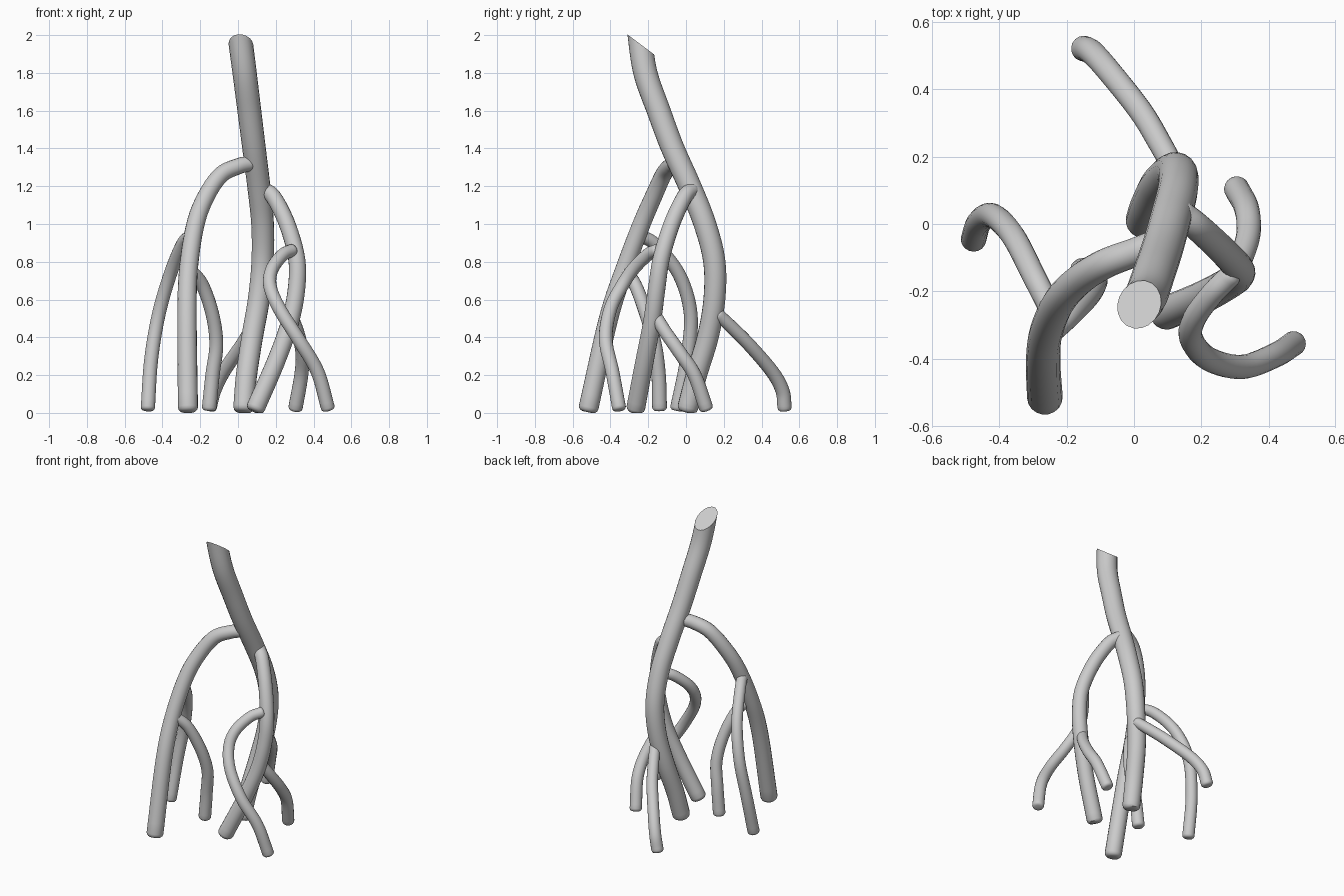
import bpy
import bmesh
import math
from mathutils import Vector

if "Cube" in bpy.data.objects:
    bpy.data.objects.remove(bpy.data.objects["Cube"], do_unlink=True)

SIDES = 18
STEPS = 7

bark = bpy.data.materials.new("light grey bark")
bark.use_nodes = True
grey = (0.6, 0.6, 0.6, 1)
bark.diffuse_color = grey
bark.node_tree.nodes["Principled BSDF"].inputs["Base Color"].default_value = grey


def smooth_path(points):
    """Catmull-Rom samples through the given points."""
    pts = [Vector(p) for p in points]
    pts = [pts[0] * 2 - pts[1]] + pts + [pts[-1] * 2 - pts[-2]]
    path = []
    for a, b, c, d in zip(pts, pts[1:], pts[2:], pts[3:]):
        for step in range(STEPS):
            t = step / STEPS
            path.append(0.5 * (2 * b + (c - a) * t
                               + (2 * a - 5 * b + 4 * c - d) * t * t
                               + (3 * b - a - 3 * c + d) * t ** 3))
    path.append(pts[-2])
    return path


def tube(name, points, start_radius, end_radius, cut=None):
    """Tapered tube with softly rounded ends, optionally sliced by a plane."""
    path = smooth_path(points)
    last = len(path) - 1
    tangents = [(path[min(i + 1, last)] - path[max(i - 1, 0)]).normalized()
                for i in range(last + 1)]

    # Ring centres, directions and radii, with extra rings to round each end
    rings = []
    for i, (centre, tangent) in enumerate(zip(path, tangents)):
        radius = start_radius + (end_radius - start_radius) * i / last
        rings.append((centre, tangent, radius))
    rounding = [math.radians(angle) for angle in (30, 60, 90)]

    def end_rings(ring, sign):
        centre, tangent, radius = ring
        return [(centre + tangent * sign * radius * 0.5 * math.sin(a), tangent,
                 radius * (0.5 + 0.5 * math.cos(a))) for a in rounding]

    rings = end_rings(rings[0], -1)[::-1] + rings + end_rings(rings[-1], 1)

    # Sweep the rings with a frame carried along the path
    bm = bmesh.new()
    side = rings[0][1].orthogonal().normalized()
    loops = []
    for centre, tangent, radius in rings:
        side = (side - tangent * side.dot(tangent)).normalized()
        other = tangent.cross(side)
        loop = []
        for k in range(SIDES):
            a = math.tau * k / SIDES
            co = centre + (side * math.cos(a) + other * math.sin(a)) * radius
            co.z = max(co.z, 0)
            loop.append(bm.verts.new(co))
        loops.append(loop)
    for lower, upper in zip(loops, loops[1:]):
        for k in range(SIDES):
            n = (k + 1) % SIDES
            bm.faces.new((lower[k], lower[n], upper[n], upper[k]))
    bm.faces.new(loops[0][::-1])
    bm.faces.new(loops[-1])

    # Slanted flat cut
    if cut:
        result = bmesh.ops.bisect_plane(
            bm, geom=bm.verts[:] + bm.edges[:] + bm.faces[:],
            plane_co=cut[0], plane_no=cut[1], clear_outer=True)
        rim = [e for e in result["geom_cut"] if isinstance(e, bmesh.types.BMEdge)]
        bmesh.ops.edgeloop_fill(bm, edges=rim)
    bmesh.ops.recalc_face_normals(bm, faces=bm.faces[:])

    mesh = bpy.data.meshes.new(name)
    bm.to_mesh(mesh)
    bm.free()
    mesh.materials.append(bark)
    obj = bpy.data.objects.new(name, mesh)
    bpy.context.collection.objects.link(obj)
    bpy.ops.object.select_all(action="DESELECT")
    obj.select_set(True)
    bpy.context.view_layer.objects.active = obj
    bpy.ops.object.shade_smooth_by_angle(angle=math.radians(40))
    return obj


# Leaning main stem with its slanted top cut
tube("main_stem", [
    (.03, .01, .03), (.045, .055, .2), (.075, .115, .4), (.11, .15, .6),
    (.13, .15, .8), (.13, .1, 1), (.11, .02, 1.2), (.085, -.07, 1.4),
    (.06, -.145, 1.6), (.035, -.215, 1.8), (.01, -.245, 2), (0, -.26, 2.15),
], .055, .066, cut=((0, -.305, 2), (0, .6, .8)))

# Two thick prop roots springing from the stem
tube("right_prop_root", [
    (.06, -.06, 1.32), (0, -.085, 1.305), (-.09, -.12, 1.26), (-.167, -.17, 1.15),
    (-.225, -.235, 1), (-.262, -.325, .76), (-.27, -.41, .5), (-.265, -.515, .03),
], .041, .053)
tube("left_prop_root", [
    (.14, .03, 1.18), (.19, -.01, 1.14), (.26, -.075, 1), (.31, -.13, .82),
    (.31, -.155, .66), (.275, -.18, .48), (.2, -.22, .27), (.095, -.265, .03),
], .041, .05)

# Thin side roots of the right prop root
tube("right_outer_root", [
    (-.25, -.25, .94), (-.295, -.16, .89), (-.36, -.035, .73),
    (-.42, .025, .52), (-.46, .005, .28), (-.477, -.045, .03),
], .034, .038)
tube("right_inner_root", [
    (-.255, -.33, .76), (-.19, -.27, .68), (-.135, -.21, .52),
    (-.115, -.165, .36), (-.135, -.145, .2), (-.152, -.14, .03),
], .034, .039)

# Thin side roots of the left prop root
tube("left_front_root", [
    (.285, -.155, .86), (.235, -.205, .835), (.18, -.28, .76), (.17, -.34, .67),
    (.22, -.4, .55), (.32, -.425, .39), (.42, -.39, .22), (.475, -.355, .03),
], .034, .037)
tube("left_back_root", [
    (.28, -.165, .52), (.315, -.11, .43), (.34, -.03, .315),
    (.335, .045, .2), (.305, .105, .03),
], .034, .038)

# Thin root reaching backwards from the stem
tube("back_root", [
    (.115, .17, .52), (.08, .235, .46), (.02, .335, .36),
    (-.075, .455, .22), (-.125, .51, .12), (-.15, .522, .03),
], .034, .038)
